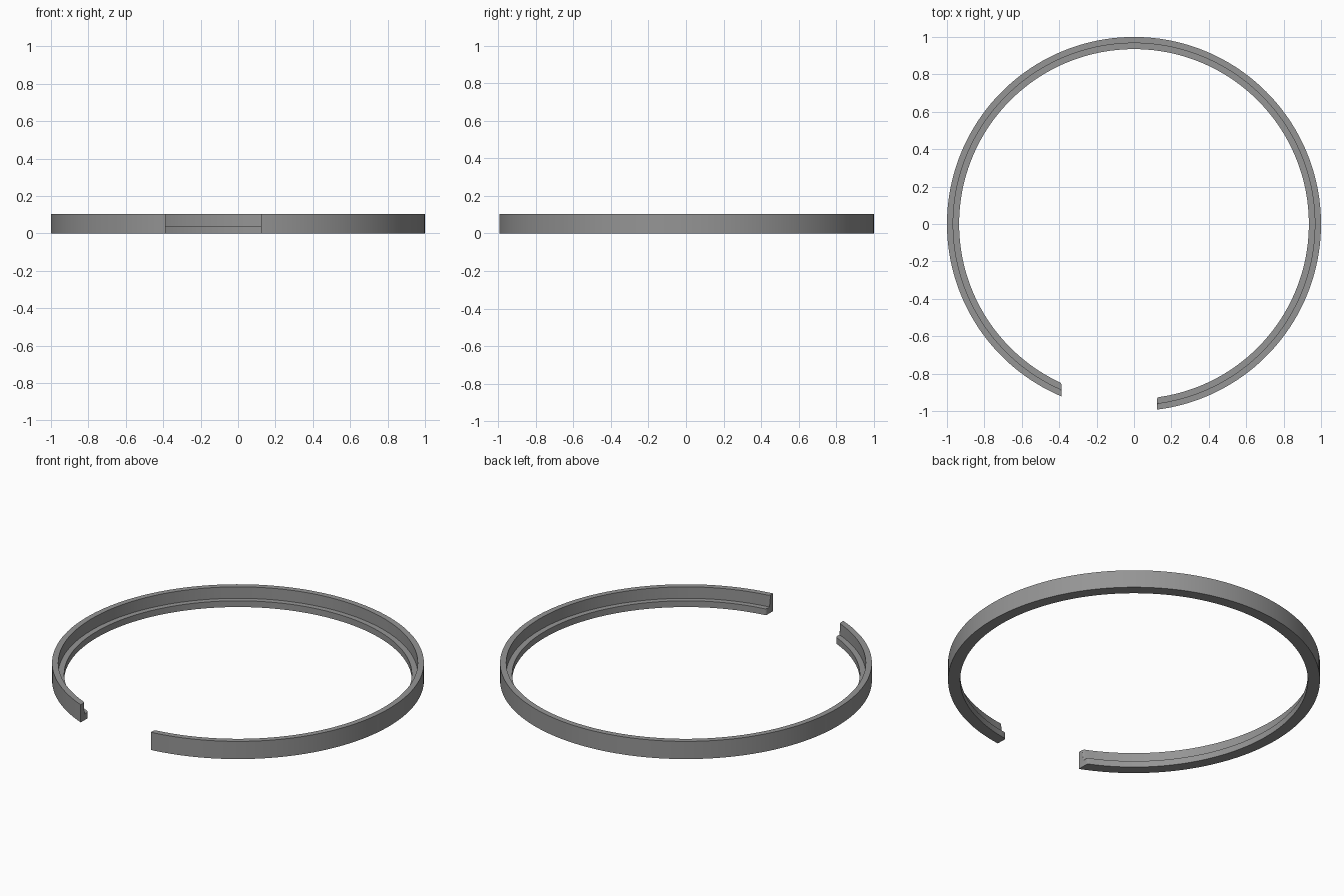
import bpy, bmesh, math

if "Cube" in bpy.data.objects:
    bpy.data.objects.remove(bpy.data.objects["Cube"])

R_OUT, R_WALL, R_IN = 1.0, 0.967, 0.935   # outer face, wall inside, ledge inside
H_LEDGE, H_TOP = 0.037, 0.105
X_LEFT, X_RIGHT = -0.387, 0.123           # flat cuts of the front opening
STEPS = 160

grey = bpy.data.materials.new("grey")
grey.diffuse_color = (0.3, 0.3, 0.3, 1)
grey.use_nodes = True
grey.node_tree.nodes["Principled BSDF"].inputs["Base Color"].default_value = grey.diffuse_color

# L-shaped cross-section as (radius, height)
profile = [(R_IN, 0), (R_OUT, 0), (R_OUT, H_TOP), (R_WALL, H_TOP),
           (R_WALL, H_LEDGE), (R_IN, H_LEDGE)]

bm = bmesh.new()


def ring_point(r, z, t):
    # angle from the front; both ends lie on planes of constant x
    a0 = math.asin(X_RIGHT / r)
    a1 = 2 * math.pi + math.asin(X_LEFT / r)
    a = a0 + (a1 - a0) * t
    return bm.verts.new((r * math.sin(a), -r * math.cos(a), z))


# Sweep the section around the open ring
rows = [[ring_point(r, z, i / STEPS) for r, z in profile] for i in range(STEPS + 1)]
n = len(profile)
for a, b in zip(rows, rows[1:]):
    for j in range(n):
        k = (j + 1) % n
        bm.faces.new((a[j], a[k], b[k], b[j]))

# Close the two ends
bm.faces.new(rows[0])
bm.faces.new(rows[-1])
bmesh.ops.recalc_face_normals(bm, faces=bm.faces)

# Small rounding of the inner upright corners at both ends
corners = [bm.edges.get((row[i], row[j])) for row in (rows[0], rows[-1])
           for i, j in ((0, 5), (3, 4))]
bmesh.ops.bevel(bm, geom=corners, offset=0.01, segments=3, profile=0.5, affect='EDGES')

mesh = bpy.data.meshes.new("open_ring")
bm.to_mesh(mesh)
bm.free()
mesh.materials.append(grey)
ring = bpy.data.objects.new("open_ring", mesh)
bpy.context.collection.objects.link(ring)
bpy.context.view_layer.objects.active = ring
ring.select_set(True)
bpy.ops.object.shade_smooth_by_angle(angle=math.radians(30))
